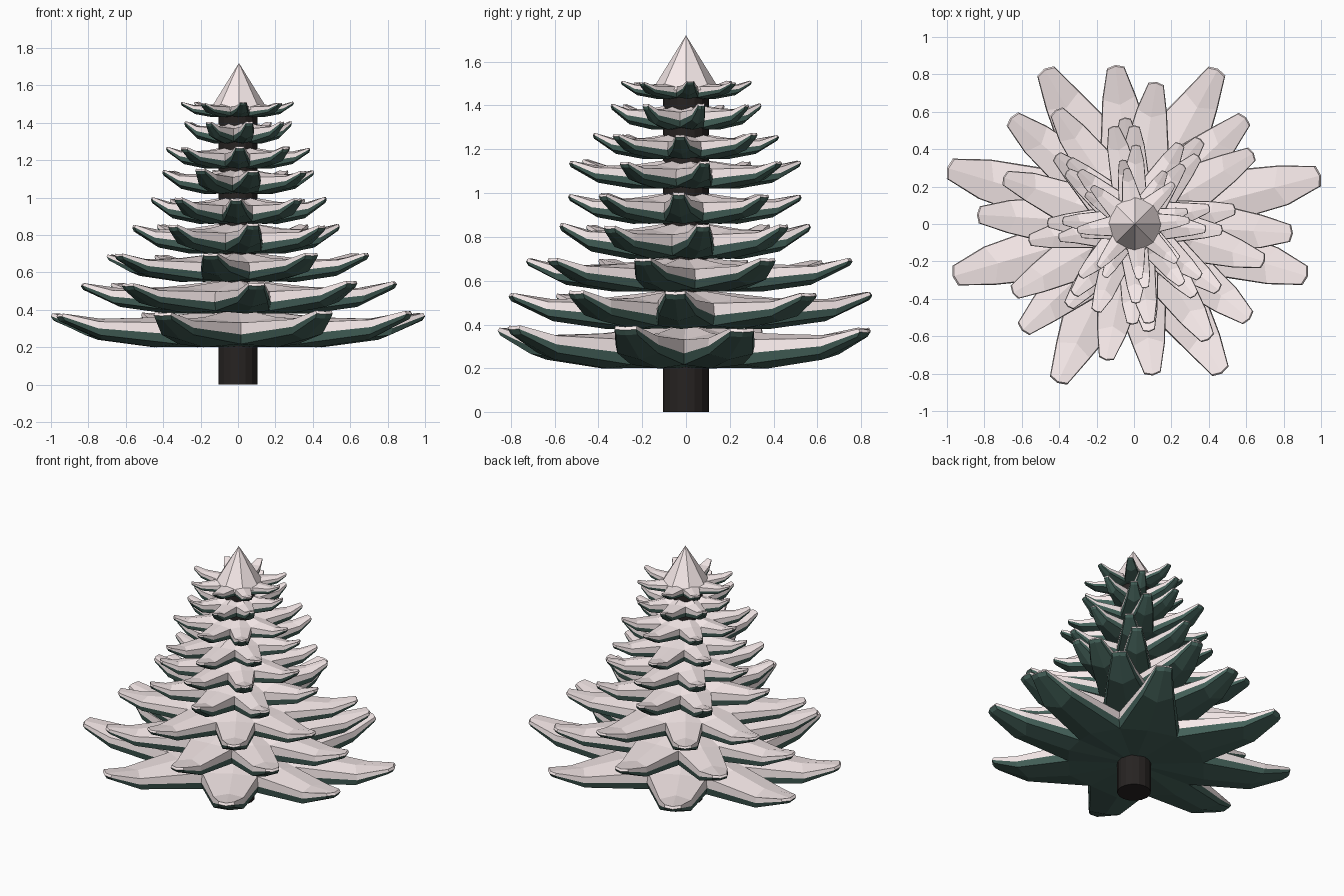
import bpy, bmesh, random
from math import sin, cos, pi, radians, hypot, atan2

if "Cube" in bpy.data.objects:
    bpy.data.objects.remove(bpy.data.objects["Cube"])

random.seed(4)


def material(name, rgb):
    m = bpy.data.materials.new(name)
    m.diffuse_color = (*rgb, 1)
    m.use_nodes = True
    m.node_tree.nodes["Principled BSDF"].inputs["Base Color"].default_value = m.diffuse_color
    return m


SNOW = material("snow", (0.95, 0.84, 0.84))
GREEN = material("needles", (0.06, 0.125, 0.105))
BARK = material("bark", (0.02, 0.017, 0.016))


def finish(bm, name, mats):
    bmesh.ops.recalc_face_normals(bm, faces=bm.faces[:])
    me = bpy.data.meshes.new(name)
    bm.to_mesh(me)
    bm.free()
    for m in mats:
        me.materials.append(m)
    ob = bpy.data.objects.new(name, me)
    bpy.context.collection.objects.link(ob)
    return ob


def cone(name, r1, r2, z1, z2, sides, mat, x=0.0):
    bm = bmesh.new()
    bmesh.ops.create_cone(bm, cap_ends=True, segments=sides, radius1=r1, radius2=r2, depth=z2 - z1)
    bmesh.ops.translate(bm, verts=bm.verts[:], vec=(x, 0, (z1 + z2) / 2))
    return finish(bm, name, [mat])


def even_tips(rx, ry, offset, n=8):
    """Tips spread around an ellipse with a little variation."""
    out = []
    for i in range(n):
        a = 2 * pi * i / n + radians(offset + random.uniform(-4, 4))
        s = random.uniform(0.96, 1.01)
        out.append((rx * s * cos(a), ry * s * sin(a)))
    return out


# Relative heights: notch, branch side, tip corner, tip, inner ridge, outer ridge, centre
BOTTOM = dict(N=.09, M=.36, E=.80, T=.78, K1=.0, K2=.21, C=.02)
MIDDLE = dict(N=.36, M=.56, E=.92, T=.90)
TOP = dict(N=.69, M=.76, E=1.0, T=.98, K1=.84, K2=.80, C=1.1)


def tier(name, z, h, tips):
    """Star of upturned branches: green keel below, snow cap above."""
    bm = bmesh.new()
    n = len(tips)
    ang = [atan2(y, x) for x, y in tips]
    rad = [hypot(x, y) for x, y in tips]
    tilt = [random.uniform(.94, 1.04) for _ in tips]

    def ring(p, inset):
        vs = []
        for i in range(n):
            a, r, t = ang[i], rad[i], tilt[i]
            gap = (a - ang[i - 1]) % (2 * pi)
            na, nr = a - gap / 2, .45 * (r + rad[i - 1]) / 2 * inset
            vs.append(bm.verts.new((nr * cos(na), nr * sin(na), z + h * p["N"])))
            for key, u, v in (("M", .80, -.105), ("E", .985, -.054), ("T", 1, 0),
                              ("E", .985, .054), ("M", .80, .105)):
                u, v = r * u * (1 + (inset - 1) * .3), r * v * inset
                vs.append(bm.verts.new((u * cos(a) - v * sin(a), u * sin(a) + v * cos(a),
                                        z + h * p[key] * t)))
        return vs

    def face(mat, *vs):
        bm.faces.new(vs).material_index = mat

    def cap(o, p, mat):
        c = bm.verts.new((0, 0, z + h * p["C"]))
        for i in range(n):
            k1, k2 = (bm.verts.new((rad[i] * f * cos(ang[i]), rad[i] * f * sin(ang[i]), z + h * p[k]))
                      for f, k in ((.45, "K1"), (.75, "K2")))
            n0, m0, e0, t, e1, m1 = o[6 * i:6 * i + 6]
            n1 = o[(6 * i + 6) % len(o)]
            face(mat, c, n0, k1)
            face(mat, c, k1, n1)
            face(mat, n0, m0, k2, k1)
            face(mat, k1, k2, m1, n1)
            face(mat, m0, e0, t, k2)
            face(mat, k2, t, e1, m1)

    low, mid, top = ring(BOTTOM, .95), ring(MIDDLE, 1.0), ring(TOP, .97)
    for a, b, mat in ((low, mid, 0), (mid, top, 1)):
        for j in range(len(a)):
            k = (j + 1) % len(a)
            face(mat, a[j], a[k], b[k], b[j])
    cap(low, BOTTOM, 0)
    cap(top, TOP, 1)
    return finish(bm, name, [GREEN, SNOW])


# Trunk
cone("trunk", .104, .104, 0, 1.5, 16, BARK)

# Lower tiers with measured branch tips
tier("branch_tier_1", .20, .19, [(1.0, .26), (.45, .83), (-.48, .83), (-1.0, .30),
                                 (-.97, -.28), (-.41, -.85), (.47, -.80), (.93, -.28)])
tier("branch_tier_2", .38, .17, [(.85, -.05), (.60, .57), (-.10, .85), (-.66, .57),
                                 (-.84, .05), (-.60, -.57), (.10, -.81), (.62, -.51)])
tier("branch_tier_3", .55, .15, [(.70, -.20), (.64, .38), (.12, .76), (-.42, .61),
                                 (-.70, .25), (-.65, -.37), (-.15, -.73), (.40, -.62)])

# Upper tiers: base height, rise, x and y reach, turn
upper = [(.70, .16, .57, .59, 5), (.86, .14, .48, .54, 0), (1.02, .13, .42, .54, 12),
         (1.155, .115, .40, .44, 0), (1.29, .115, .30, .35, 14), (1.43, .08, .31, .30, 4)]
for i, (z, h, rx, ry, off) in enumerate(upper):
    tier(f"branch_tier_{i + 4}", z, h, even_tips(rx, ry, off))

# Snowy tip
cone("tree_top", .155, 0, 1.47, 1.72, 8, SNOW, .005)
